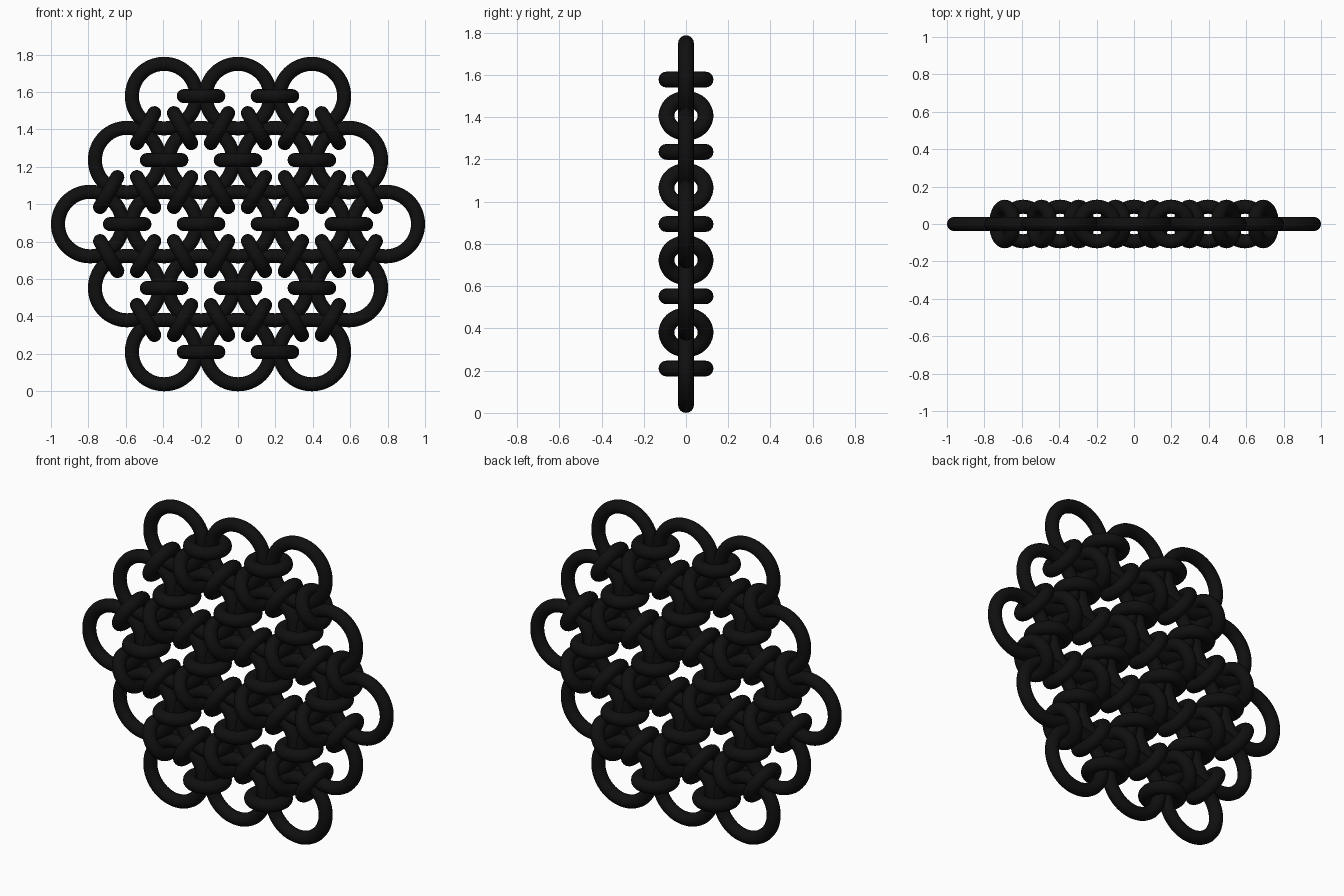
import bpy, math
from mathutils import Matrix, Vector

if "Cube" in bpy.data.objects:
    bpy.data.objects.remove(bpy.data.objects["Cube"])

S = 0.395            # spacing of the large rings
TUBE = 0.0375        # wire radius
OUTER = 0.21         # outer radius of large rings
LINK = 0.13          # outer radius of small links
ROW = S * math.sqrt(3) / 2
ZC = 2 * ROW + OUTER

black = bpy.data.materials.new("black_metal")
black.diffuse_color = (0.005, 0.005, 0.005, 1)
black.use_nodes = True
black.node_tree.nodes["Principled BSDF"].inputs["Base Color"].default_value = black.diffuse_color


def ring_mesh(name, outer, segments):
    bpy.ops.mesh.primitive_torus_add(major_radius=outer - TUBE, minor_radius=TUBE,
                                     major_segments=segments, minor_segments=16)
    ob = bpy.context.object
    bpy.ops.object.shade_smooth()
    mesh = ob.data
    mesh.name = name
    mesh.materials.append(black)
    bpy.data.objects.remove(ob)
    return mesh


def place(name, mesh, pos, rot):
    ob = bpy.data.objects.new(name, mesh)
    ob.matrix_world = Matrix.Translation(pos) @ rot
    bpy.context.collection.objects.link(ob)


large = ring_mesh("large_ring", OUTER, 64)
small = ring_mesh("small_link", LINK, 40)

# Hexagonal lattice of ring centres (axial coordinates)
cells = {(q, r): Vector(((q + r / 2) * S, 0, ZC + r * ROW))
         for q in range(-2, 3) for r in range(-2, 3) if abs(q + r) <= 2}

for (q, r), p in cells.items():
    # Large flat ring facing the front
    place("large_ring", large, p, Matrix.Rotation(math.pi / 2, 4, 'X'))
    # Small links joining it to its neighbours
    for (dq, dr), angle in (((1, 0), 0), ((0, 1), -60), ((-1, 1), -120)):
        other = cells.get((q + dq, r + dr))
        if other:
            place("small_link", small, (p + other) / 2,
                  Matrix.Rotation(math.radians(angle), 4, 'Y'))
